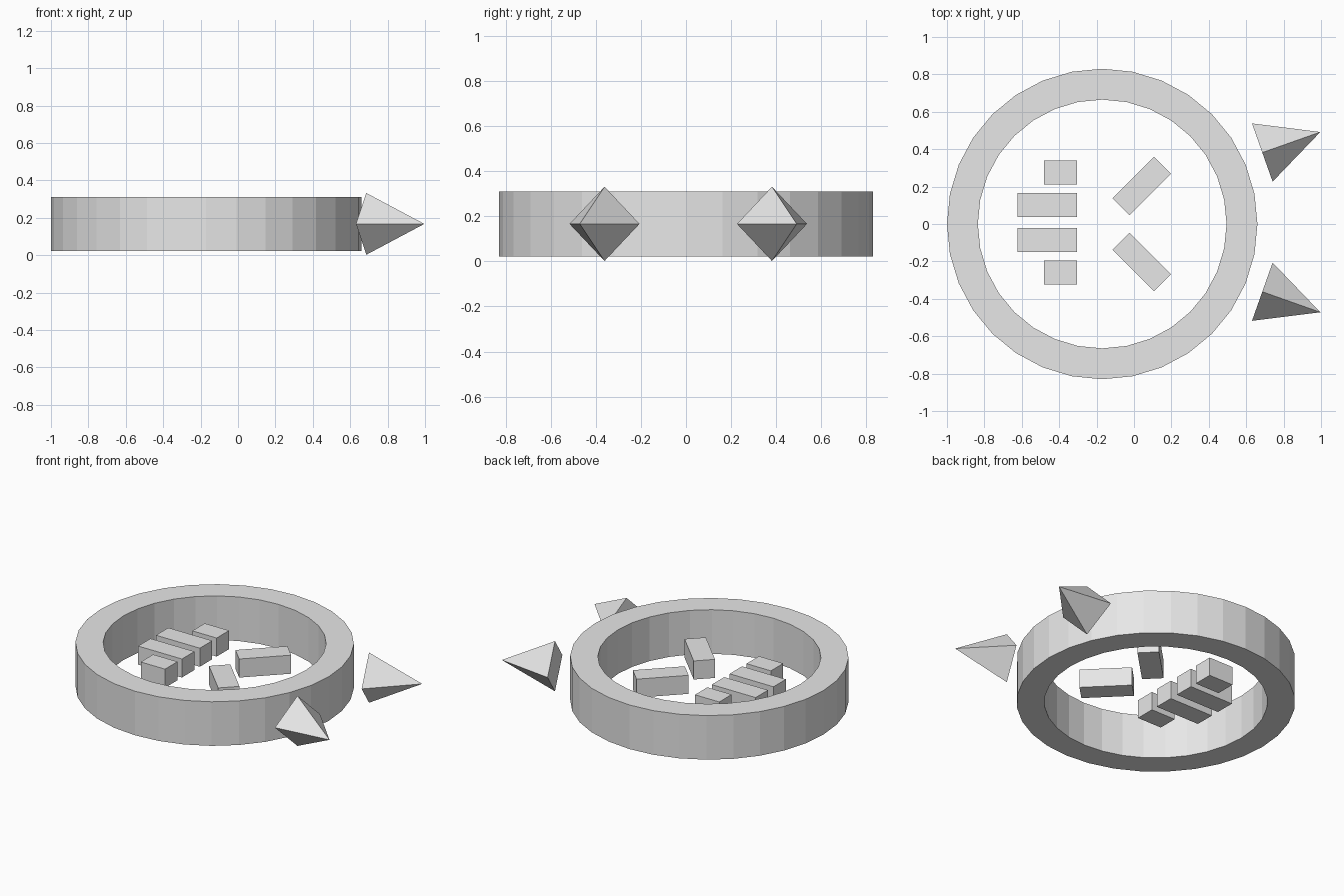
import bpy
import bmesh
import math
from mathutils import Matrix, Vector

cube = bpy.data.objects.get("Cube")
if cube:
    bpy.data.objects.remove(cube, do_unlink=True)

grey = bpy.data.materials.new("light_grey")
grey.use_nodes = True
colour = (0.8, 0.8, 0.8, 1)
grey.diffuse_color = colour
grey.node_tree.nodes["Principled BSDF"].inputs["Base Color"].default_value = colour

MID_Z = 0.167


def finish(name, bm):
    bmesh.ops.recalc_face_normals(bm, faces=bm.faces)
    mesh = bpy.data.meshes.new(name)
    bm.to_mesh(mesh)
    bm.free()
    mesh.materials.append(grey)
    obj = bpy.data.objects.new(name, mesh)
    bpy.context.collection.objects.link(obj)
    return obj


def bar(name, x, y, length, angle=0):
    bm = bmesh.new()
    bmesh.ops.create_cube(bm, size=1)
    bmesh.ops.scale(bm, vec=(length, 0.129, 0.122), verts=bm.verts)
    place = Matrix.Translation((x, y, MID_Z)) @ Matrix.Rotation(angle, 4, "Z")
    bmesh.ops.transform(bm, matrix=place, verts=bm.verts)
    finish(name, bm)


def spike(name, x, y, angle):
    # Four-sided pyramid pointing outwards, one base corner straight up
    bm = bmesh.new()
    r = 0.165
    base = [bm.verts.new(p) for p in ((0, r, 0), (0, 0, r), (0, -r, 0), (0, 0, -r))]
    tip = bm.verts.new((0.329, 0, 0))
    bm.faces.new(base)
    for i in range(4):
        bm.faces.new((base[i], base[(i + 1) % 4], tip))
    place = Matrix.Translation((x, y, MID_Z)) @ Matrix.Rotation(angle, 4, "Z")
    bmesh.ops.transform(bm, matrix=place, verts=bm.verts)
    finish(name, bm)


# Outer ring: a rectangular section spun around the centre
bm = bmesh.new()
section = [bm.verts.new(p) for p in
           ((0.83, 0, 0.022), (0.83, 0, 0.312), (0.665, 0, 0.312), (0.665, 0, 0.022))]
edges = [bm.edges.new((section[i], section[(i + 1) % 4])) for i in range(4)]
bmesh.ops.spin(bm, geom=section + edges, cent=(0, 0, 0), axis=(0, 0, 1),
               angle=math.tau, steps=32)
bmesh.ops.remove_doubles(bm, verts=bm.verts, dist=0.001)
bmesh.ops.translate(bm, vec=Vector((-0.17, 0, 0)), verts=bm.verts)
finish("outer_ring", bm)

# Bars and spikes, paired across the middle
for side, s in (("left", 1), ("right", -1)):
    bar(f"long_bar_{side}", -0.463, 0.008 + s * 0.093, 0.319)
    bar(f"short_bar_{side}", -0.392, 0.008 + s * 0.268, 0.177)
    bar(f"diagonal_bar_{side}", 0.042, s * 0.203, 0.315, s * math.pi / 4)
    spike(f"spike_{side}", 0.686, 0.01 + s * 0.372, s * math.radians(19.5))
